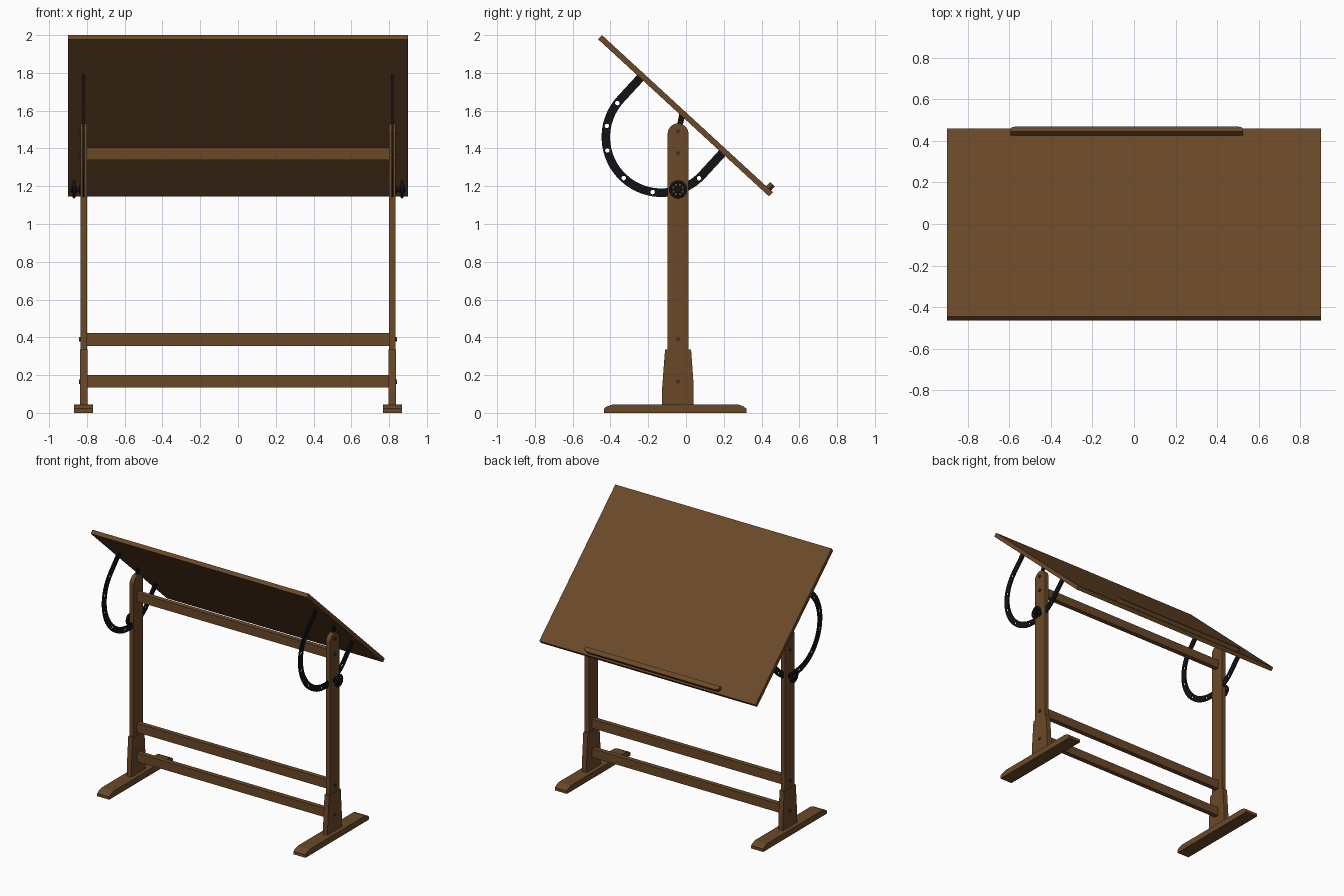
import bpy, bmesh
from math import sin, cos, pi, radians, atan2
from mathutils import Matrix, Vector

if "Cube" in bpy.data.objects:
    bpy.data.objects.remove(bpy.data.objects["Cube"])


def material(name, rgb):
    m = bpy.data.materials.new(name)
    m.diffuse_color = (*rgb, 1)
    m.use_nodes = True
    m.node_tree.nodes["Principled BSDF"].inputs["Base Color"].default_value = m.diffuse_color
    return m


WOOD = material("wood", (0.145, 0.066, 0.022))
BOLT = material("dark_bolt", (0.06, 0.028, 0.012))
IRON = material("black_iron", (0.006, 0.006, 0.008))


def frame(o, u, v, w):
    m = Matrix((u, v, w)).transposed().to_4x4()
    m.translation = o
    return m


def side(x):
    """Profile plane (y, z), extruded along x."""
    return frame((x, 0, 0), (0, 1, 0), (0, 0, 1), (1, 0, 0))


def circle(c, r, n=16):
    return [(c[0] + r * cos(2 * pi * i / n), c[1] + r * sin(2 * pi * i / n)) for i in range(n)]


def plate(name, loops, thick, mat, matrix):
    """Flat filled outline (further loops are holes) with a thickness."""
    cu = bpy.data.curves.new(name, 'CURVE')
    cu.dimensions = '2D'
    cu.fill_mode = 'BOTH'
    cu.extrude = thick / 2
    for pts in loops:
        sp = cu.splines.new('POLY')
        sp.points.add(len(pts) - 1)
        for p, q in zip(sp.points, pts):
            p.co = (q[0], q[1], 0, 1)
        sp.use_cyclic_u = True
    tmp = bpy.data.objects.new(name + "_tmp", cu)
    bpy.context.collection.objects.link(tmp)
    dg = bpy.context.evaluated_depsgraph_get()
    me = bpy.data.meshes.new_from_object(tmp.evaluated_get(dg))
    bpy.data.objects.remove(tmp)
    bm = bmesh.new()
    bm.from_mesh(me)
    bmesh.ops.remove_doubles(bm, verts=bm.verts, dist=1e-5)
    bmesh.ops.transform(bm, matrix=matrix, verts=bm.verts)
    bmesh.ops.recalc_face_normals(bm, faces=bm.faces)
    for f in bm.faces:
        f.smooth = False
    return finish(name, bm, mat)


def finish(name, bm, mat):
    me = bpy.data.meshes.new(name)
    bm.to_mesh(me)
    bm.free()
    me.materials.clear()
    me.materials.append(mat)
    ob = bpy.data.objects.new(name, me)
    bpy.context.collection.objects.link(ob)
    return ob


def box(name, lo, hi, mat):
    bm = bmesh.new()
    lo, hi = Vector(lo), Vector(hi)
    bmesh.ops.create_cube(bm, size=1, matrix=Matrix.Translation((lo + hi) / 2)
                          @ Matrix.Diagonal((*(hi - lo), 1)))
    return finish(name, bm, mat)


# Tilted board: frame axes are x, downhill, surface normal
A = atan2(0.832, 0.905)
DOWN, NORM = Vector((0, cos(A), -sin(A))), Vector((0, sin(A), cos(A)))
TOP_EDGE = Vector((0, -0.445, 2.0))
LEN, T = 1.229, 0.03


def on_board(h):
    return frame(TOP_EDGE + NORM * h, (1, 0, 0), DOWN, NORM)


plate("table_top", [[(-0.9, 0), (0.9, 0), (0.9, LEN), (-0.9, LEN)]], T, WOOD, on_board(-T / 2))

# Pencil ledge, downhill corners rounded
a, b, s0, s1 = -0.595, 0.525, 1.182, 1.216
plate("pencil_ledge", [[(a, s0), (b, s0), (b, s1 - 0.016), (b - 0.008, s1 - 0.006), (b - 0.03, s1),
                        (a + 0.03, s1), (a + 0.008, s1 - 0.006), (a, s1 - 0.016)]],
      0.03, WOOD, on_board(0.015))

# Side profiles in (y, z)
PY, PX = -0.042, 0.817
post = [(PY - 0.055, 0.04), (PY + 0.055, 0.04)]
post += [(PY + 0.055 * cos(pi * i / 14), 1.478 + 0.055 * sin(pi * i / 14)) for i in range(15)]
brace = [(PY - 0.086, 0.04), (PY + 0.083, 0.04), (PY + 0.083, 0.14), (PY + 0.069, 0.335),
         (PY - 0.069, 0.335), (PY - 0.086, 0.11)]
foot = [(-0.435, 0), (0.32, 0), (0.32, 0.022), (0.305, 0.034), (0.275, 0.045),
        (-0.385, 0.045), (-0.42, 0.034), (-0.435, 0.022)]

# U-shaped tilt bracket: half circle plus two legs square to the board
C, RI, RO, LEG = Vector((-0.13, 1.46)), 0.272, 0.317, 0.157
n2 = Vector((NORM.y, NORM.z))
base = atan2(n2.y, n2.x)


def ring_point(r, ang):
    return C + Vector((cos(ang), sin(ang))) * r


N = 32
angles = [base + pi / 2 + pi * i / N for i in range(N + 1)]
arc = [ring_point(RO, angles[0]) + n2 * LEG]
arc += [ring_point(RO, t) for t in angles]
arc += [ring_point(RO, angles[-1]) + n2 * LEG, ring_point(RI, angles[-1]) + n2 * LEG]
arc += [ring_point(RI, t) for t in reversed(angles)]
arc += [ring_point(RI, angles[0]) + n2 * LEG]
holes = [circle(ring_point(0.295, base + pi + radians(d)), 0.012, 12)
         for d in (-85, -59, -33.5, 0, 33.5, 59, 85)]

pivot = [(PY - 0.014, 1.48), (PY + 0.014, 1.48), (-0.005, 1.574), (-0.033, 1.595)]
KZ = 1.183


def handwheel(name, s):
    bm = bmesh.new()
    to_x = Matrix.Rotation(pi / 2, 4, 'Y')
    # rim: small square-ish section swept around the axle
    sec, n = 8, 28
    rows = []
    for i in range(n):
        t = 2 * pi * i / n
        rows.append([])
        for j in range(sec):
            p = 2 * pi * j / sec
            r = 0.040 + 0.008 * cos(p)
            rows[-1].append(bm.verts.new((s * 0.868 + 0.008 * sin(p), PY + r * cos(t), KZ + r * sin(t))))
    for i in range(n):
        for j in range(sec):
            q, k = (i + 1) % n, (j + 1) % sec
            bm.faces.new((rows[i][j], rows[q][j], rows[q][k], rows[i][k]))
    # spokes
    for k in range(4):
        bmesh.ops.create_cube(bm, size=1, matrix=Matrix.Translation((s * 0.866, PY, KZ))
                              @ Matrix.Rotation(pi * k / 4, 4, 'X') @ Matrix.Diagonal((0.008, 0.076, 0.009, 1)))
    # hub and axle
    for r, x0, x1 in ((0.017, 0.855, 0.888), (0.011, 0.825, 0.86), (0.02, 0.832, 0.842)):
        bmesh.ops.create_cone(bm, cap_ends=True, segments=16, radius1=r, radius2=r, depth=x1 - x0,
                              matrix=Matrix.Translation((s * (x0 + x1) / 2, PY, KZ)) @ to_x)
    bmesh.ops.recalc_face_normals(bm, faces=bm.faces)
    ob = finish(name, bm, IRON)
    bpy.context.view_layer.objects.active = ob
    ob.select_set(True)
    bpy.ops.object.shade_smooth_by_angle(angle=radians(50))
    ob.select_set(False)


# Both end frames
for s, tag in ((-1, "left"), (1, "right")):
    x = s * PX
    plate(tag + "_post", [post], 0.034, WOOD, side(x))
    plate(tag + "_post_brace", [brace], 0.038, WOOD, side(x))
    plate(tag + "_foot", [foot], 0.1, WOOD, side(x))
    plate(tag + "_tilt_bracket", [arc] + holes, 0.01, IRON, side(x))
    plate(tag + "_pivot_bracket", [pivot], 0.01, IRON, side(x))
    for i, z in enumerate((0.165, 0.39, 1.375, 1.49)):
        plate(f"{tag}_bolt_{i + 1}", [circle((PY, z), 0.011, 12)], 0.012, BOLT, side(s * 0.835))
    handwheel(tag + "_handwheel", s)

# Cross rails
for name, z0, z1 in (("lower_rail", 0.135, 0.2), ("middle_rail", 0.355, 0.423), ("upper_rail", 1.34, 1.405)):
    box(name, (-0.803, PY - 0.018, z0), (0.803, PY + 0.018, z1), WOOD)
